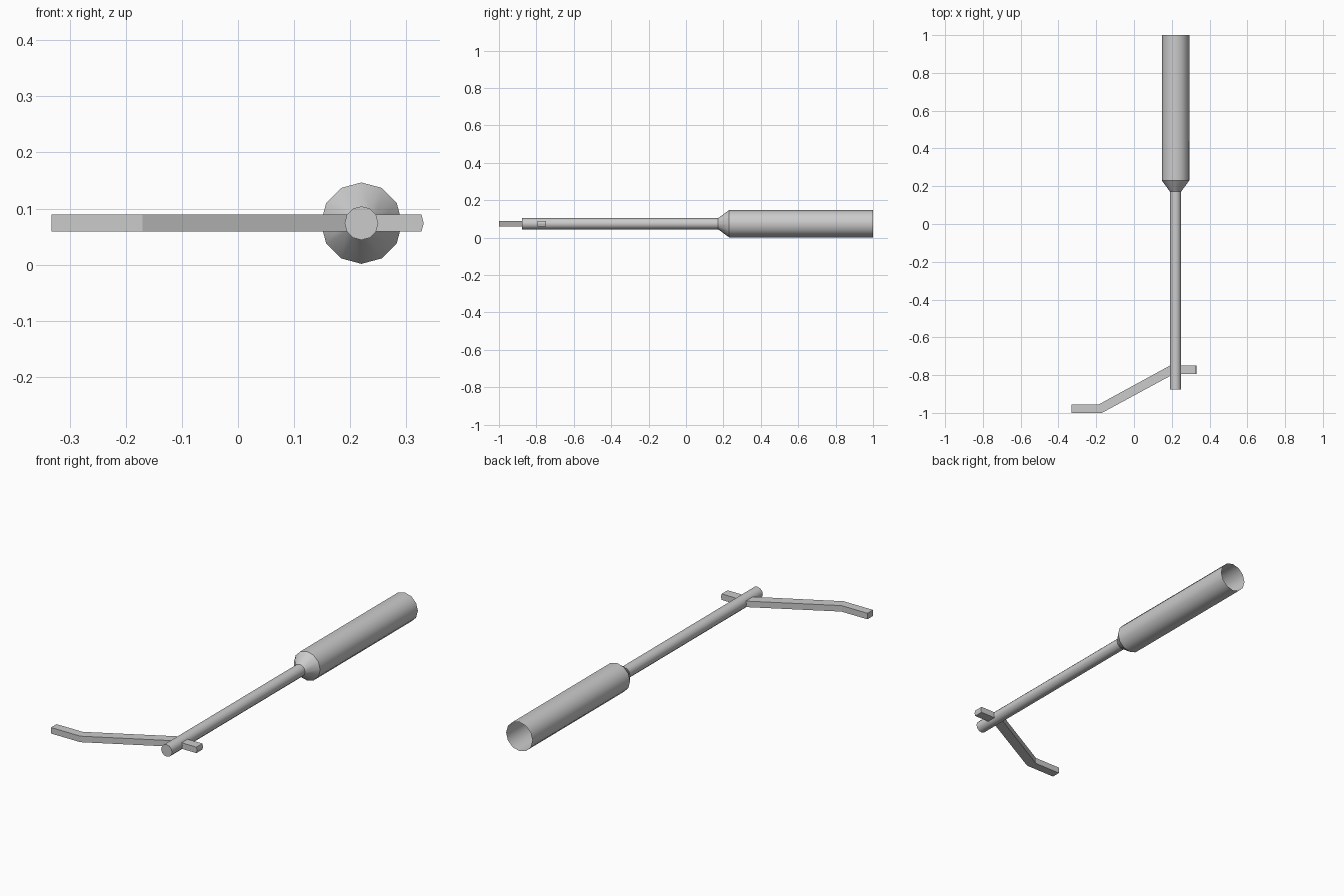
import bpy, bmesh, math

if "Cube" in bpy.data.objects:
    bpy.data.objects.remove(bpy.data.objects["Cube"])

CX, CZ = 0.22, 0.074      # axis of the shaft and handle
SIDES = 12


def finish(name, bm, smooth=False):
    bmesh.ops.recalc_face_normals(bm, faces=bm.faces)
    mesh = bpy.data.meshes.new(name)
    bm.to_mesh(mesh)
    bm.free()
    obj = bpy.data.objects.new(name, mesh)
    bpy.context.collection.objects.link(obj)
    if smooth:
        bpy.ops.object.select_all(action='DESELECT')
        obj.select_set(True)
        bpy.context.view_layer.objects.active = obj
        bpy.ops.object.shade_smooth_by_angle(angle=math.radians(32))
    return obj


def bridge(bm, a, b):
    n = len(a)
    for i in range(n):
        bm.faces.new((a[i], a[(i + 1) % n], b[(i + 1) % n], b[i]))


def turned(name, profile):
    """Round part along y from (y, radius) pairs; front end capped, back open."""
    bm = bmesh.new()
    rings = []
    for y, r in profile:
        angles = [2 * math.pi * i / SIDES for i in range(SIDES)]
        rings.append([bm.verts.new((CX + r * math.cos(a), y, CZ + r * math.sin(a)))
                      for a in angles])
    bm.faces.new(rings[0])
    for a, b in zip(rings, rings[1:]):
        bridge(bm, a, b)
    return finish(name, bm, True)


# Thin shaft flaring through a cone into the hollow, open-ended handle
turned("shaft_and_handle", [(-0.877, 0.03), (0.172, 0.03), (0.23, 0.0725), (1.0, 0.0725)])

# Bent flat crossbar through the shaft tip, with a slightly pointed right end
outline = [(-0.332, -1.0), (-0.17, -1.0), (0.209, -0.795), (0.327, -0.795),
           (0.327, -0.748), (0.193, -0.748), (-0.188, -0.956), (-0.332, -0.956)]
bm = bmesh.new()
layers = []
for z, bulge in ((CZ - 0.015, 0), (CZ, 0.004), (CZ + 0.015, 0)):
    layers.append([bm.verts.new((x + (bulge if x > 0.3 else 0), y, z)) for x, y in outline])
for a, b in zip(layers, layers[1:]):
    bridge(bm, a, b)
bm.faces.new(layers[0])
bm.faces.new(layers[-1])
finish("bent_crossbar", bm)
